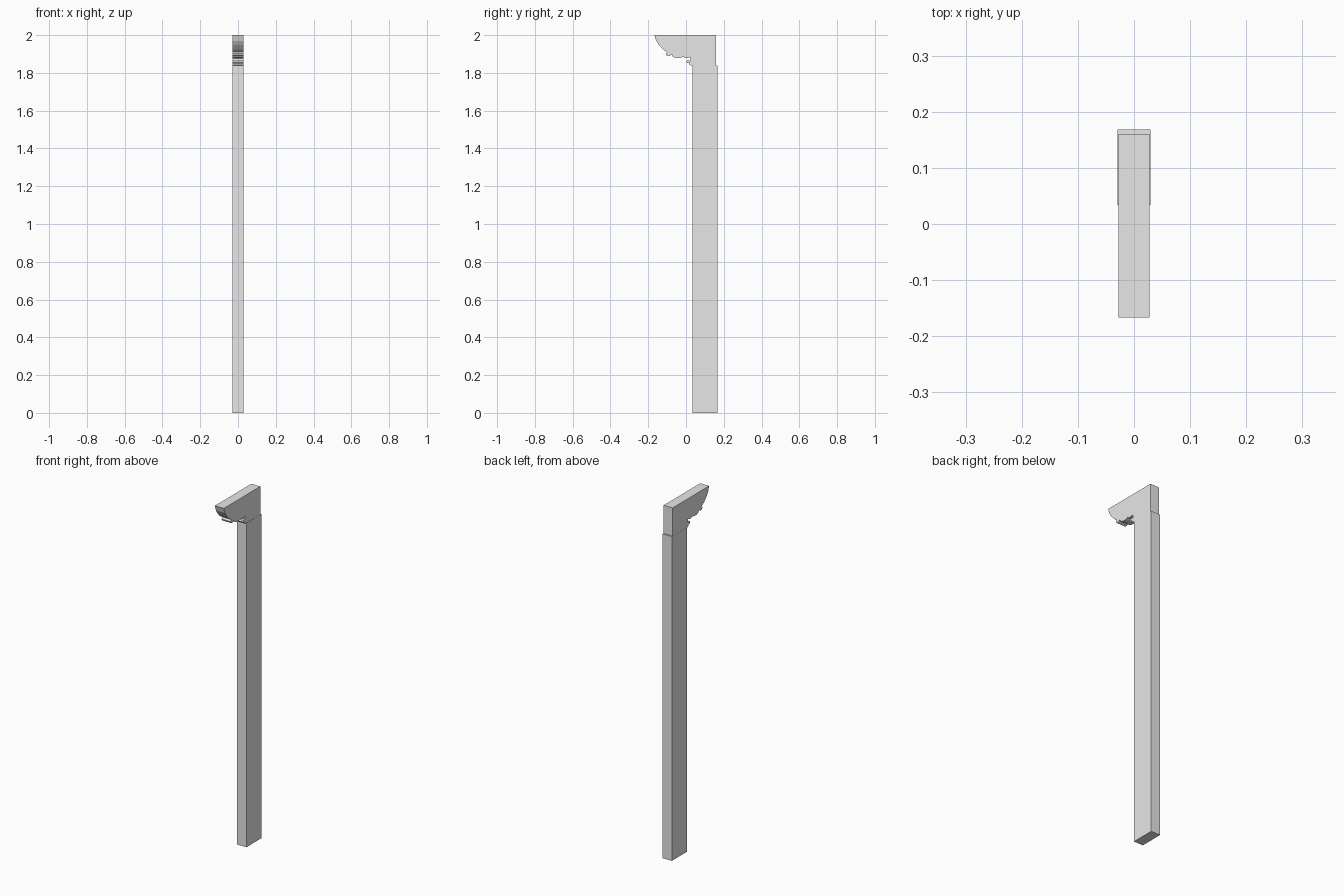
import bpy
import bmesh
from math import sin, cos, pi

cube = bpy.data.objects.get("Cube")
if cube:
    bpy.data.objects.remove(cube, do_unlink=True)

grey = bpy.data.materials.new("plain grey")
grey.use_nodes = True
grey.diffuse_color = (0.8, 0.8, 0.8, 1)
grey.node_tree.nodes["Principled BSDF"].inputs["Base Color"].default_value = (0.8, 0.8, 0.8, 1)


def extrude_profile(name, points, half_width):
    """Side profile in (y, z), extruded evenly across x."""
    bm = bmesh.new()
    face = bm.faces.new([bm.verts.new((-half_width, y, z)) for y, z in points])
    result = bmesh.ops.extrude_face_region(bm, geom=[face])
    moved = [g for g in result["geom"] if isinstance(g, bmesh.types.BMVert)]
    bmesh.ops.translate(bm, verts=moved, vec=(2 * half_width, 0, 0))
    bmesh.ops.recalc_face_normals(bm, faces=bm.faces)
    mesh = bpy.data.meshes.new(name)
    bm.to_mesh(mesh)
    bm.free()
    mesh.materials.append(grey)
    obj = bpy.data.objects.new(name, mesh)
    bpy.context.collection.objects.link(obj)
    return obj


def arc(cy, cz, ry, rz, start, end, steps=6):
    """Points on an elliptical arc, angles in units of pi."""
    angles = [pi * (start + (end - start) * i / steps) for i in range(steps + 1)]
    return [(cy + ry * cos(a), cz + rz * sin(a)) for a in angles]


# Tall rectangular post
post_front, post_back, post_top = 0.034, 0.168, 1.84
extrude_profile("post", [(post_front, 0), (post_back, 0),
                         (post_back, post_top), (post_front, post_top)], 0.029)

# Corbel with a scrolled lower edge, set back slightly from the post
profile = [(0.16, post_top), (0.16, 2.0), (-0.167, 2.0)]
profile += [(-0.158, 1.97), (-0.143, 1.947), (-0.122, 1.924), (-0.099, 1.91)]
profile += [(-0.107, 1.902)]
profile += arc(-0.094, 1.897, 0.011, 0.008, 1.0, 1.8, 4)
profile += [(-0.076, 1.897)]
profile += arc(-0.042, 1.892, 0.031, 0.013, 1.0, 1.85)
profile += arc(0.003, 1.885, 0.016, 0.007, 1.0, 2.0)
profile += [(0.025, 1.876), (0.024, 1.866), (0.006, 1.866), (0.002, 1.858),
            (0.008, 1.851), (0.018, 1.854), (0.02, 1.842), (0.026, post_top)]
corbel = extrude_profile("scrolled_corbel", profile, 0.028)
